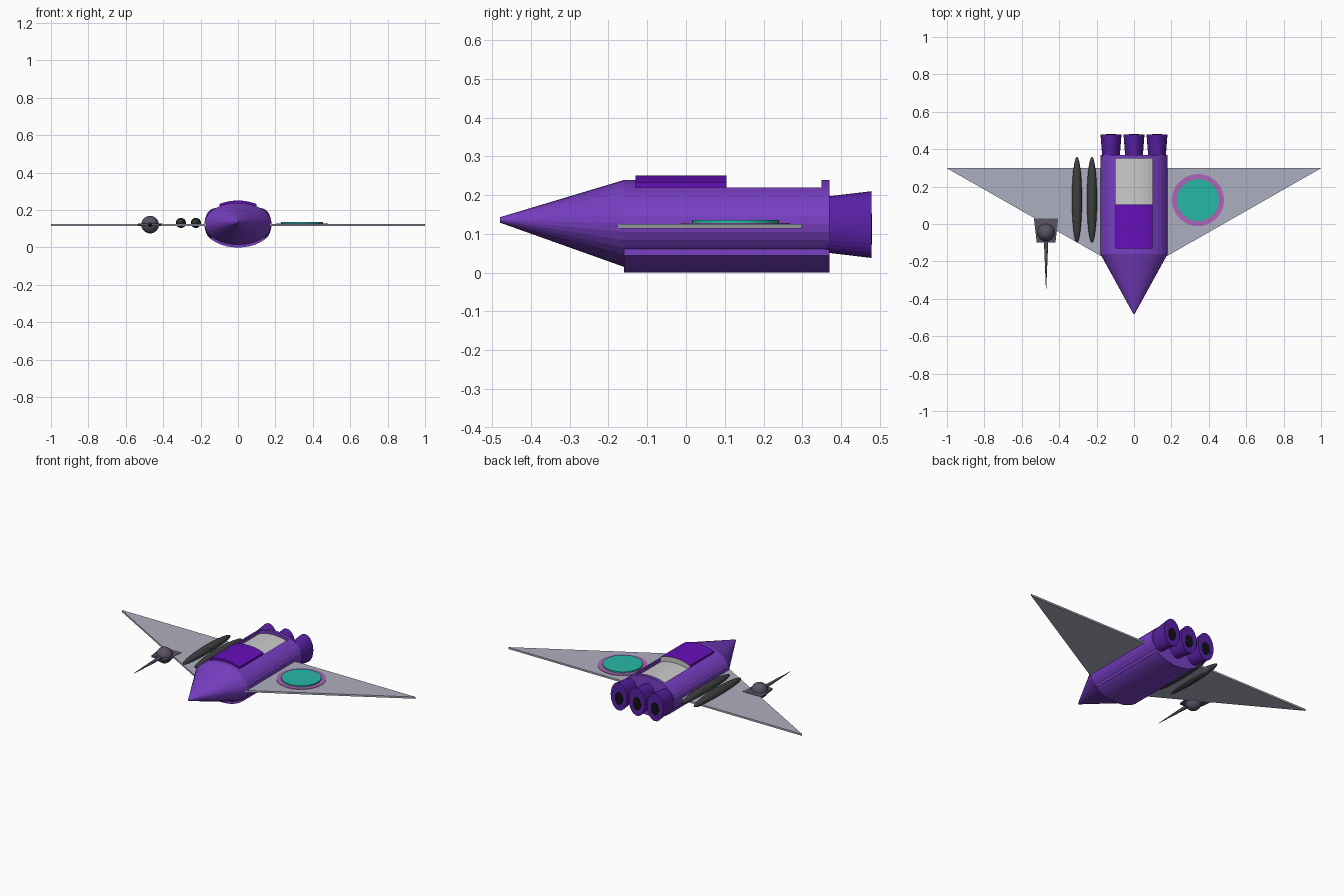
import bpy, bmesh
from math import sin, cos, pi, sqrt

if "Cube" in bpy.data.objects:
    bpy.data.objects.remove(bpy.data.objects["Cube"])

RX, RZ, CZ = 0.18, 0.112, 0.127      # fuselage half width, half height, centre height


def mat(name, r, g, b):
    m = bpy.data.materials.new(name)
    m.diffuse_color = (r, g, b, 1)
    m.use_nodes = True
    m.node_tree.nodes["Principled BSDF"].inputs["Base Color"].default_value = m.diffuse_color
    return m


PURPLE = mat("purple", 0.19, 0.05, 0.55)
CANOPY = mat("canopy_purple", 0.13, 0.005, 0.48)
ENGINE = mat("engine_purple", 0.10, 0.015, 0.38)
BLACK = mat("black", 0.005, 0.005, 0.005)
DARK = mat("dark_grey", 0.05, 0.05, 0.05)
GUN = mat("gun_grey", 0.10, 0.085, 0.13)
GREY = mat("panel_grey", 0.55, 0.55, 0.55)
WING = mat("wing_grey", 0.42, 0.43, 0.52)
TEAL = mat("teal", 0.02, 0.48, 0.38)
PINK = mat("pink", 0.42, 0.13, 0.48)


def loft(name, rings, *mats):
    """Skin a list of equally long point rings and cap both ends."""
    bm = bmesh.new()
    vs = [[bm.verts.new(p) for p in r] for r in rings]
    n = len(rings[0])
    for a, b in zip(vs, vs[1:]):
        for i in range(n):
            j = (i + 1) % n
            bm.faces.new((a[i], a[j], b[j], b[i]))
    bm.faces.new(vs[0])
    bm.faces.new(vs[-1])
    bmesh.ops.recalc_face_normals(bm, faces=bm.faces)
    me = bpy.data.meshes.new(name)
    bm.to_mesh(me)
    bm.free()
    for m in mats:
        me.materials.append(m)
    ob = bpy.data.objects.new(name, me)
    bpy.context.collection.objects.link(ob)
    return ob


def ellipse(cx, y, cz, rx, rz, n=32):
    return [(cx + rx * cos(2 * pi * i / n), y, cz + rz * sin(2 * pi * i / n)) for i in range(n)]


def hull_arc(half, offset, side, n=8):
    """Part of the fuselage outline, shifted up or down (side = +1 top, -1 bottom)."""
    xs = [-half + 2 * half * i / n for i in range(n + 1)]
    return [(x, CZ + side * RZ * sqrt(1 - (x / RX) ** 2) + offset) for x in xs]


def prism_y(name, outline, y0, y1, *mats):
    return loft(name, [[(x, y, z) for x, z in outline] for y in (y0, y1)], *mats)


def plate_z(name, outline, z0, z1, *mats):
    return loft(name, [[(x, y, z) for x, y in outline] for z in (z0, z1)], *mats)


def disc(cx, cy, r, n=40):
    return [(cx + r * cos(2 * pi * i / n), cy + r * sin(2 * pi * i / n)) for i in range(n)]


def ball(name, loc, scale, m):
    bpy.ops.mesh.primitive_uv_sphere_add(segments=24, ring_count=14, radius=1, location=loc)
    ob = bpy.context.object
    ob.name = name
    ob.scale = scale
    ob.data.materials.append(m)
    bpy.ops.object.shade_smooth()


# Fuselage with pointed nose, and the recess along its back
fuselage = loft("fuselage", [ellipse(0, -0.48, 0.136, 0.004, 0.007),
                             ellipse(0, -0.16, CZ, RX, RZ),
                             ellipse(0, 0.37, CZ, RX, RZ)], PURPLE)
cutter = prism_y("recess_cutter", hull_arc(0.10, -0.022, 1) + [(0.10, 0.35), (-0.10, 0.35)], -0.13, 0.35)
cutter.hide_render = True
cutter.hide_viewport = True
cut = fuselage.modifiers.new("recess", 'BOOLEAN')
cut.operation = 'DIFFERENCE'
cut.object = cutter

# Recessed deck panel and raised canopy with grey rear wall
base = hull_arc(0.10, -0.03, 1)[::-1]
prism_y("deck_panel", hull_arc(0.10, -0.019, 1) + base, 0.10, 0.35, GREY)
canopy = prism_y("canopy", hull_arc(0.10, 0.012, 1) + base, -0.13, 0.105, CANOPY, GREY)
for f in canopy.data.polygons:
    if f.normal.y > 0.9:
        f.material_index = 1

# Belly plate
prism_y("belly_plate", hull_arc(0.144, -0.015, -1, 14) + hull_arc(0.144, 0.005, -1, 14)[::-1],
        -0.16, 0.37, PURPLE)

# Three flared oval engines with dark nozzles
for i, x in enumerate((-0.123, 0, 0.123)):
    loft(f"engine_{i + 1}", [ellipse(x, 0.36, 0.124, 0.047, 0.072),
                             ellipse(x, 0.478, 0.124, 0.056, 0.086)], ENGINE)
    loft(f"nozzle_{i + 1}", [ellipse(x, 0.45, 0.112, 0.027, 0.04),
                             ellipse(x, 0.48, 0.112, 0.027, 0.04)], BLACK)

# Swept delta wings
for s, side in ((-1, "left"), (1, "right")):
    plate_z(f"{side}_wing", [(s * 0.165, -0.178), (s * 1.0, 0.298), (s * 1.0, 0.30), (s * 0.165, 0.30)],
            0.114, 0.125, WING)

# Round hatch on the right wing
plate_z("hatch_ring", disc(0.342, 0.128, 0.139), 0.122, 0.128, PINK)
plate_z("hatch_disc", disc(0.342, 0.128, 0.112), 0.122, 0.136, TEAL)

# Two long pods on the left wing
for i, x in enumerate((-0.305, -0.225)):
    ball(f"pod_{i + 1}", (x, 0.13, 0.131), (0.027, 0.23, 0.027), DARK)

# Gun on the left leading edge: mount, ball and spike barrel
GX = -0.47
plate_z("gun_mount", [(GX - 0.065, 0.03), (GX + 0.065, 0.03), (GX + 0.05, -0.10), (GX - 0.05, -0.10)],
        0.116, 0.127, GUN)
ball("gun_ball", (GX, -0.045, 0.122), (0.047, 0.047, 0.047), GUN)
loft("gun_barrel", [ellipse(GX, -0.06, 0.122, 0.013, 0.013, 16),
                    ellipse(GX, -0.345, 0.122, 0.001, 0.001, 16)], GUN)
